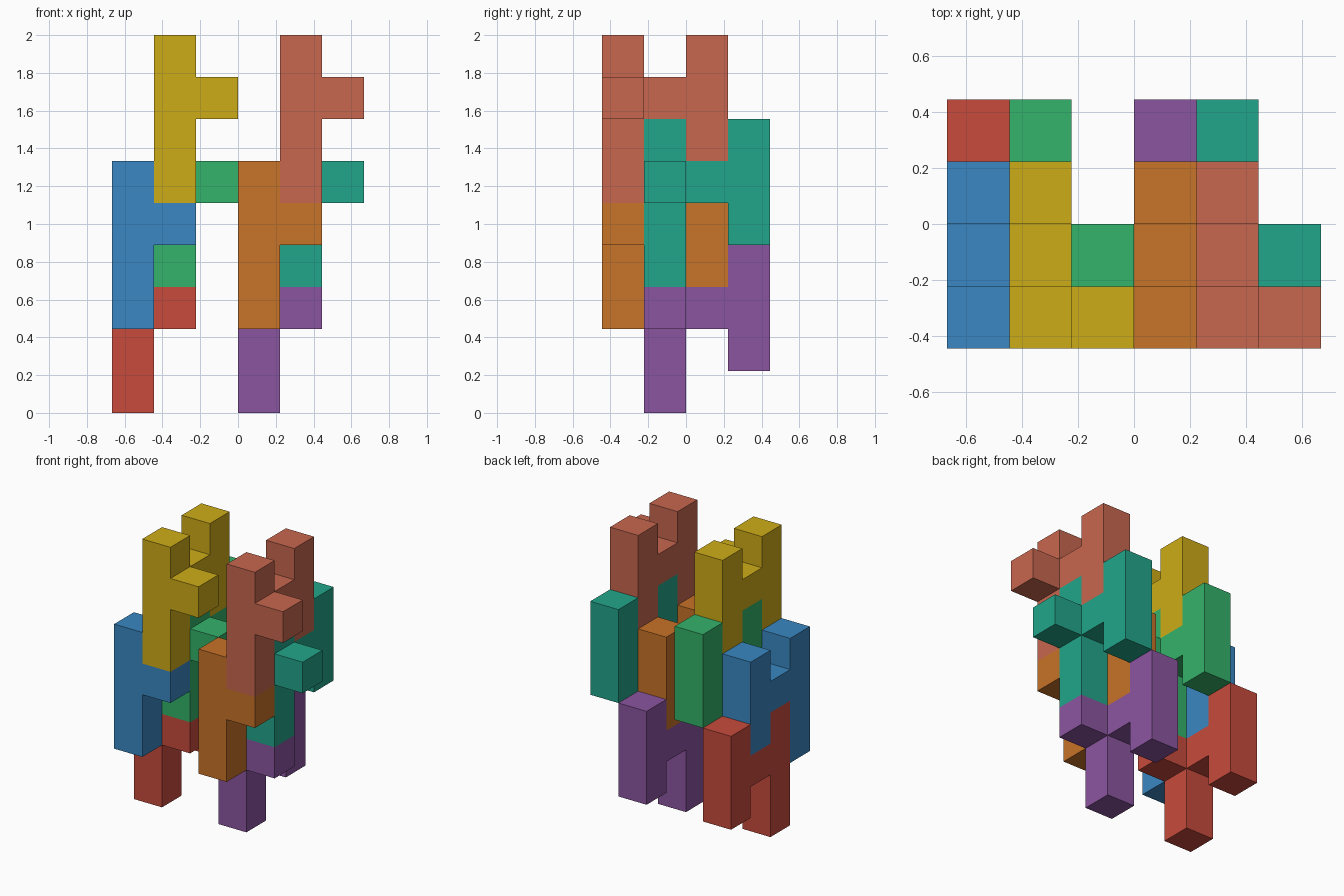
import bpy, bmesh
from mathutils import Vector

if "Cube" in bpy.data.objects:
    bpy.data.objects.remove(bpy.data.objects["Cube"])

U = 2 / 9                                # cube edge
ORIGIN = Vector((-3 * U, -2 * U, 0))     # low corner of the whole stack

# Every piece is the same chair-like block: front post, rung, back post, side arm
CELLS = ([(0, 0, k) for k in range(4)] + [(0, 1, 2)]
         + [(0, 2, k) for k in range(1, 4)] + [(1, 0, 2)])


def linear(hex_code):
    srgb = [int(hex_code[i:i + 2], 16) / 255 for i in (0, 2, 4)]
    return [((c + 0.055) / 1.055) ** 2.4 for c in srgb] + [1.0]


def block(name, offset, color):
    bm = bmesh.new()
    cells = {Vector(c).to_tuple(): c for c in CELLS}
    # add only the cube faces that are not shared with a neighbour
    for c in CELLS:
        centre = Vector(c) + Vector((0.5, 0.5, 0.5))
        for axis in range(3):
            for sign in (-1, 1):
                n = Vector((0, 0, 0))
                n[axis] = sign
                if (Vector(c) + n).to_tuple() in cells:
                    continue
                u = Vector((0, 0, 0))
                u[(axis + 1) % 3] = 0.5
                v = n.cross(u)
                corners = [-u - v, u - v, u + v, v - u]
                bm.faces.new([bm.verts.new((centre + n * 0.5 + p + Vector(offset)) * U + ORIGIN)
                              for p in corners])
    bmesh.ops.remove_doubles(bm, verts=bm.verts[:], dist=1e-4)
    bmesh.ops.dissolve_limit(bm, angle_limit=0.01, verts=bm.verts[:], edges=bm.edges[:])
    bmesh.ops.recalc_face_normals(bm, faces=bm.faces[:])
    mesh = bpy.data.meshes.new(name)
    bm.to_mesh(mesh)
    bm.free()
    mat = bpy.data.materials.new(name + "_paint")
    mat.diffuse_color = linear(color)
    mat.use_nodes = True
    mat.node_tree.nodes["Principled BSDF"].inputs["Base Color"].default_value = mat.diffuse_color
    mesh.materials.append(mat)
    bpy.context.collection.objects.link(bpy.data.objects.new(name, mesh))


# Two identical stacks of four blocks, three cubes apart
LEVELS = [("bottom_block", (0, 1, 0)), ("lower_front_block", (0, 0, 2)),
          ("upper_back_block", (1, 1, 3)), ("top_block", (1, 0, 5))]
STACKS = [("left", 0, ["C84B3C", "3A87C2", "34B36A", "CEAC18"]),
          ("right", 3, ["8B55A0", "C87328", "22A68A", "C8674F"])]
for side, shift, colors in STACKS:
    for (level, (i, j, k)), color in zip(LEVELS, colors):
        block(f"{side}_{level}", (i + shift, j, k), color)
